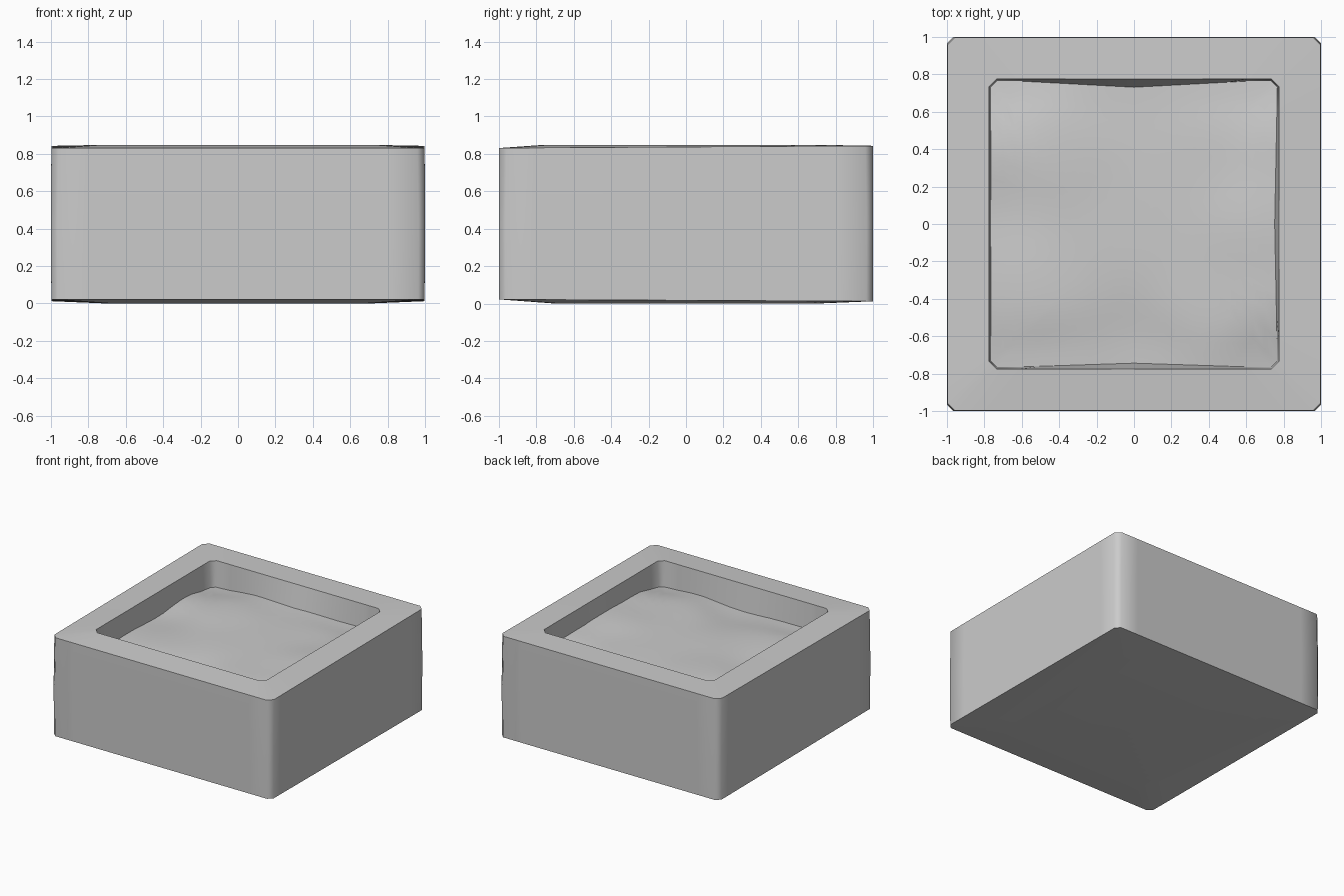
import bpy, bmesh
from mathutils import Vector

if "Cube" in bpy.data.objects:
    bpy.data.objects.remove(bpy.data.objects["Cube"])


def ring(half, cut, height, n=12, bows=(0, 0, 0, 0)):
    """Square loop with chamfered corners; height is a number or a function of x, y.
    bows pull the middle of the front, right, back and left sides inward."""
    a = half - cut
    sides = [((-a, -half), (a, -half)), ((half, -a), (half, a)),
             ((a, half), (-a, half)), ((-half, a), (-half, -a))]
    inward = [(0, 1), (-1, 0), (0, -1), (1, 0)]
    pts = []
    for (p, q), d, bow in zip(sides, inward, bows):
        for i in range(n + 1):
            t = i / n
            b = bow * max(0.0, 1 - abs(2 * t - 1) * 1.2)
            x = p[0] + (q[0] - p[0]) * t + d[0] * b
            y = p[1] + (q[1] - p[1]) * t + d[1] * b
            z = height(x, y) if callable(height) else height
            pts.append(Vector((x, y, z)))
    return pts


def loft(name, rings, cap_start=False, cap_end=False, angle=0.5):
    bm = bmesh.new()
    loops = [[bm.verts.new(p) for p in r] for r in rings]
    for lo, hi in zip(loops, loops[1:]):
        for i in range(len(lo)):
            j = (i + 1) % len(lo)
            bm.faces.new((lo[i], lo[j], hi[j], hi[i]))
    if cap_start:
        bm.faces.new(loops[0][::-1])
    if cap_end:
        bm.faces.new(loops[-1])
    mesh = bpy.data.meshes.new(name)
    bm.to_mesh(mesh)
    bm.free()
    ob = bpy.data.objects.new(name, mesh)
    bpy.context.collection.objects.link(ob)
    bpy.context.view_layer.objects.active = ob
    ob.select_set(True)
    bpy.ops.object.shade_smooth_by_angle(angle=angle)
    ob.select_set(False)
    return ob


# Uneven soil: heights blended from a few spot levels
spots = [(-.77, .77, .63), (-.77, .35, .685), (-.77, .1, .65), (-.77, -.44, .67),
         (-.77, -.77, .63), (-.5, -.4, .68), (-.5, -.77, .64), (0, -.77, .635),
         (.77, -.77, .63), (.77, -.43, .70), (.77, 0, .71), (.77, .45, .70),
         (.77, .77, .65), (.5, .77, .655), (-.09, .77, .67), (0, 0, .68),
         (-.4, .4, .69), (.4, .4, .68), (.4, -.4, .68)]


def soil_height(x, y):
    total = weight = 0.0
    for sx, sy, sz in spots:
        w = 1 / ((x - sx) ** 2 + (y - sy) ** 2 + 0.04) ** 2
        total += w * sz
        weight += w
    return total / weight


def top_edge(x, y):
    return 0.837 + 0.006 * y


def bottom_edge(x, y):
    return 0.017 - 0.005 * y


# Planter: slightly domed base, upright sides, sloped rim, tapered inner walls
soil_edge = ring(0.764, 0.03, soil_height, bows=(0.02, 0.012, 0.033, 0))
loft("planter_box", [
    ring(0.70, 0.03, 0.0),
    ring(0.998, 0.035, bottom_edge),
    ring(1.0, 0.035, lambda x, y: 0.43),
    ring(0.998, 0.04, top_edge),
    ring(0.775, 0.04, 0.847),
    soil_edge,
], cap_start=True, angle=0.9)

# Soil: concentric loops running in to the middle
loops = [soil_edge]
for k in range(1, 13):
    s = max(1 - k / 12, 0.004)
    loops.append([Vector((p.x * s, p.y * s, soil_height(p.x * s, p.y * s))) for p in soil_edge])
loft("soil", loops, cap_end=True, angle=1.0)
